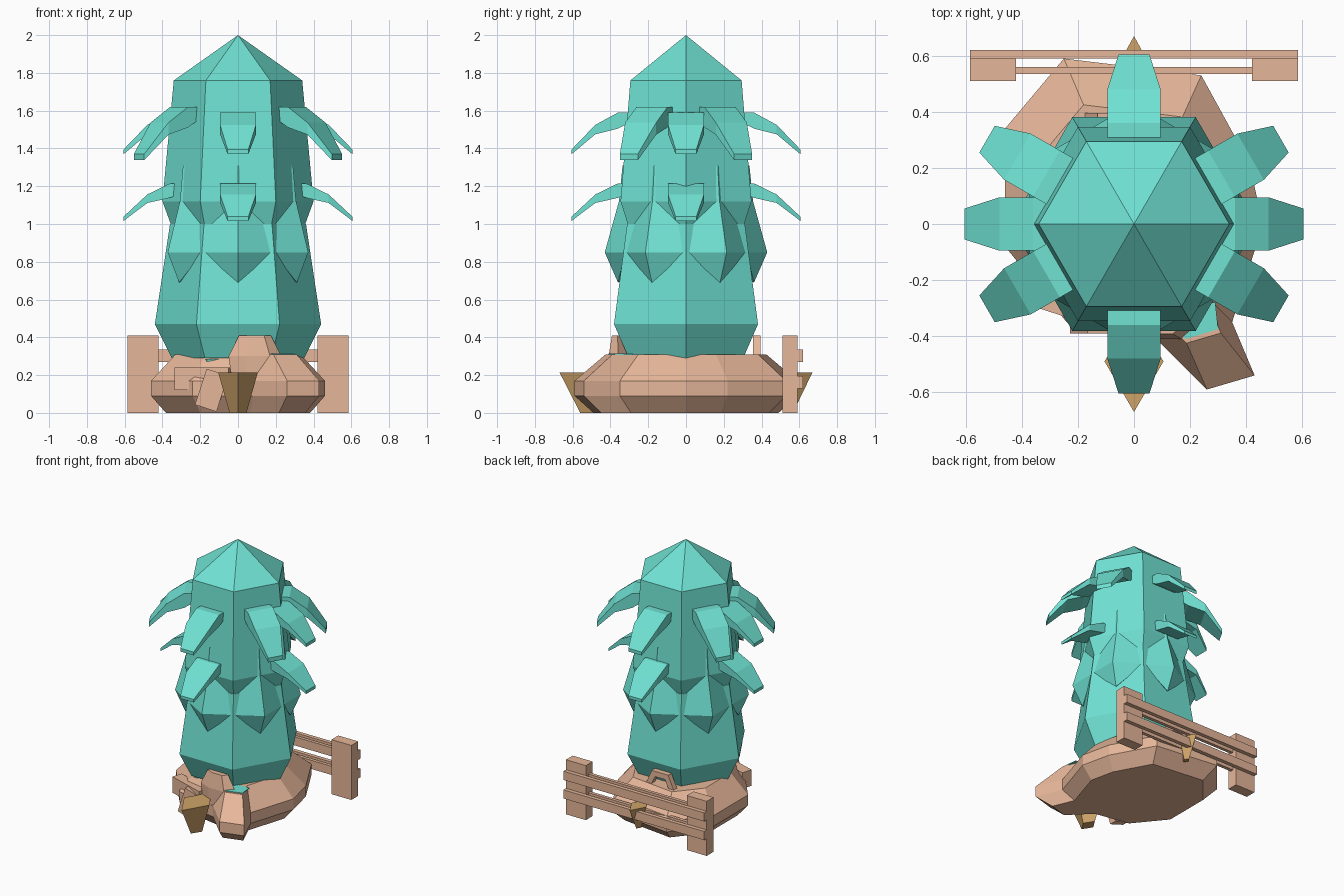
import bpy, bmesh
from math import sin, cos, radians
from mathutils import Matrix, Vector

cube = bpy.data.objects.get("Cube")
if cube:
    bpy.data.objects.remove(cube)


def material(name, rgb):
    m = bpy.data.materials.new(name)
    m.use_nodes = True
    m.diffuse_color = (*rgb, 1)
    m.node_tree.nodes["Principled BSDF"].inputs["Base Color"].default_value = (*rgb, 1)
    return m


TEAL = material("teal foliage", (0.16, 0.76, 0.65))
TAN = material("tan stone and wood", (0.79, 0.47, 0.32))
GOLD = material("golden brown", (0.62, 0.37, 0.14))


def finish(name, bm, mat, matrix=None):
    bmesh.ops.remove_doubles(bm, verts=bm.verts, dist=0.0005)
    bmesh.ops.recalc_face_normals(bm, faces=bm.faces)
    if matrix:
        bm.transform(matrix)
    me = bpy.data.meshes.new(name)
    bm.to_mesh(me)
    bm.free()
    me.materials.append(mat)
    ob = bpy.data.objects.new(name, me)
    bpy.context.scene.collection.objects.link(ob)
    return ob


def loft(name, rings, mat, caps=(True, True), matrix=None):
    """Join equal-length rings of points with flat faces."""
    bm = bmesh.new()
    rows = [[bm.verts.new(p) for p in ring] for ring in rings]
    n = len(rows[0])
    for a, b in zip(rows, rows[1:]):
        for i in range(n):
            j = (i + 1) % n
            bm.faces.new((a[i], a[j], b[j], b[i]))
    if caps[0]:
        bm.faces.new(rows[0])
    if caps[1]:
        bm.faces.new(rows[-1])
    return finish(name, bm, mat, matrix)


def hexagon(r, z):
    return [(r * cos(radians(60 * i)), r * sin(radians(60 * i)), z) for i in range(6)]


def hex12(r, z, turn, mid_r=None, mid_z=None):
    """Hexagon with a point added in the middle of each side."""
    ring = []
    for i in range(12):
        a = radians(30 * i + turn)
        odd = i % 2
        rad = (r * cos(radians(30)) if mid_r is None else mid_r) if odd else r
        ring.append((rad * cos(a), rad * sin(a), mid_z if odd and mid_z else z))
    return ring


def prism(name, outline, z, mat, matrix=None):
    return loft(name, [[(*p, h) for p in outline] for h in z], mat, matrix=matrix)


def box(name, x, y, z, mat, matrix=None):
    corners = [(x[0], y[0]), (x[1], y[0]), (x[1], y[1]), (x[0], y[1])]
    return prism(name, corners, z, mat, matrix)


def rock(name, outline, levels, centre):
    """Outline scaled about a centre at each (height, scale) level."""
    c = Vector(centre)
    rings = [[(*(c + (Vector(p) - c) * s), z) for p in outline] for z, s in levels]
    return loft(name, rings, TAN)


# Tree body: bottom tier and two pointed skirts
loft("tree_bottom_tier", [hexagon(0.35, 0.29), hexagon(0.44, 0.47), hexagon(0.36, 1.0)], TEAL)


def skirt(name, tops, r, z, tip_r, tip_z, turn):
    mid = r * cos(radians(30))
    rings = [hex12(tr, tz, turn) for tr, tz in tops]
    rings += [hex12(r, z, turn), hex12(tip_r, tip_z, turn, mid, z), hex12(0, z, turn, 0, z)]
    loft(name, rings, TEAL, caps=(tops[0][0] > 0, False))


skirt("tree_middle_tier", [(0.336, 1.31), (0.355, 1.12)], 0.43, 0.85, 0.36, 0.69, 30)
skirt("tree_top_tier", [(0, 2.0), (0.34, 1.76)], 0.40, 1.12, 0.345, 0.97, 0)
loft("tree_foot", [hexagon(0.3, 0.02), hexagon(0.33, 0.285)], TEAL)


# Drooping leaves: (distance, half width, top height, bottom height)
def leaf(name, angle, z, drop=1.0):
    sections = [(0.29, 0.095, 0.0, -0.05), (0.36, 0.095, 0.0, -0.085),
                (0.48, 0.095, -0.065, -0.115), (0.605, 0.055, -0.195, -0.22)]
    rings = [[(d, -w, z + t * drop), (d, w, z + t * drop),
              (d, w, z + b * drop), (d, -w, z + b * drop)] for d, w, t, b in sections]
    loft(name, rings, TEAL, matrix=Matrix.Rotation(radians(angle), 4, "Z"))


for k in range(4):
    leaf(f"upper_leaf_{k}", 90 * k, 1.59)
    leaf(f"lower_leaf_{k}", 90 * k, 1.215, 0.9)
for k, a in enumerate((30, 150, 210, 330)):
    leaf(f"side_leaf_{k}", a, 1.62, 1.28)

# Stones around the foot, with a lobe at the front
rock("stone_mound",
     [(0.46, 0), (0.41, 0.22), (0.24, 0.53), (0, 0.56), (-0.25, 0.59), (-0.46, 0.34),
      (-0.46, -0.08), (-0.24, -0.35), (0.08, -0.41), (0.26, -0.59), (0.43, -0.54),
      (0.35, -0.35)],
     [(0, 0.83), (0.09, 1), (0.17, 1), (0.31, 0.72)], (0, 0))
rock("small_front_stone",
     [(-0.05, -0.37), (0.04, -0.41), (0.17, -0.41), (0.23, -0.36), (0.15, -0.3), (0, -0.3)],
     [(0.1, 0.8), (0.3, 1), (0.41, 0.6)], (0.09, -0.365))
prism("front_stone_cap", [(0.1, -0.33), (0.185, -0.41), (0.3, -0.375), (0.29, -0.28), (0.15, -0.28)],
      (0.307, 0.314), TEAL)

# Pieces of wood leaning at the front
box("front_plank", (-0.15, 0.15), (-0.04, 0.04), (0.12, 0.24), TAN,
    Matrix.Translation((-0.18, -0.31, 0)) @ Matrix.Rotation(radians(-18), 4, "Z"))
box("leaning_plank", (-0.06, 0.06), (-0.03, 0.03), (-0.1, 0.1), TAN,
    Matrix.Translation((-0.14, -0.36, 0.12)) @ Matrix.Rotation(radians(18), 4, "Y"))

# Small wooden arch at the back
for k, s in enumerate((-1, 1)):
    box(f"arch_leg_{k}", (-0.02, 0.02), (-0.02, 0.02), (-0.08, 0.08), TAN,
        Matrix.Translation((-0.06 + s * 0.085, 0.375, 0.325)) @ Matrix.Rotation(radians(-25 * s), 4, "Y"))
box("arch_top", (-0.13, 0.01), (0.355, 0.395), (0.37, 0.41), TAN)

# Pointed troughs: (y centre, bottom half sizes, top half sizes, bottom height)
for name, y, low, high, base in (("front_trough", -0.49, (0.045, 0.07), (0.105, 0.18), 0),
                                 ("back_trough", 0.56, (0.02, 0.03), (0.06, 0.11), 0.05)):
    rings = [[(w, y, z), (0, y + d, z), (-w, y, z), (0, y - d, z)]
             for (w, d), z in ((low, base), (high, 0.215))]
    loft(name, rings, GOLD)

# Fence behind
for side, s in (("left", 1), ("right", -1)):
    box(f"{side}_fence_post", sorted((s * 0.42, s * 0.585)), (0.51, 0.59), (0, 0.41), TAN)
for level, z in (("lower", 0.13), ("upper", 0.27)):
    box(f"{level}_outer_rail", (-0.585, 0.585), (0.59, 0.62), (z, z + 0.065), TAN)
    box(f"{level}_inner_rail", (-0.42, 0.42), (0.535, 0.56), (z, z + 0.065), TAN)
